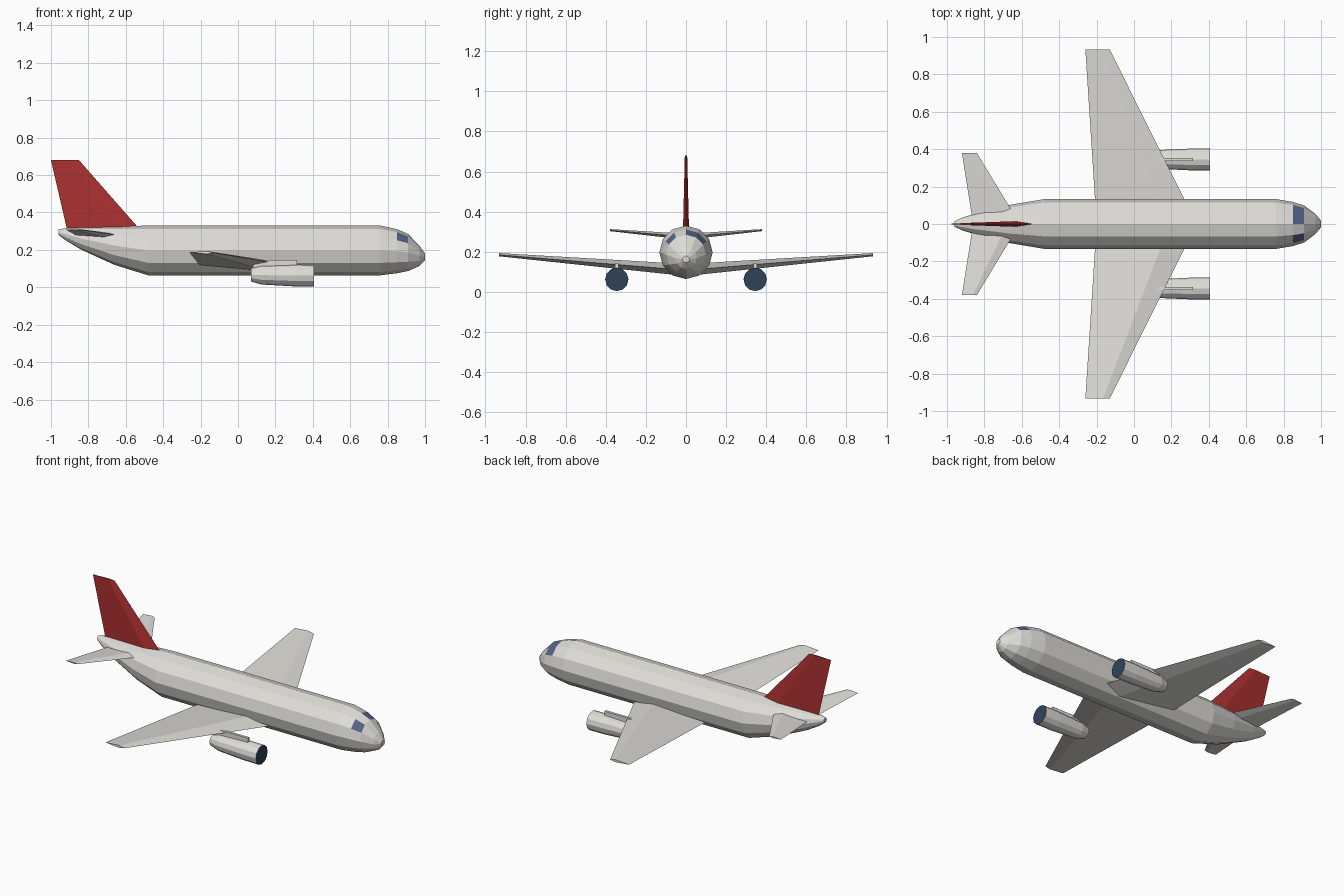
import bpy, bmesh
from math import sin, cos, pi
from mathutils import Vector

cube = bpy.data.objects.get("Cube")
if cube:
    bpy.data.objects.remove(cube, do_unlink=True)


def material(name, r, g, b):
    m = bpy.data.materials.new(name)
    m.use_nodes = True
    m.diffuse_color = (r, g, b, 1)
    m.node_tree.nodes["Principled BSDF"].inputs["Base Color"].default_value = (r, g, b, 1)
    return m


white = material("warm white", 0.74, 0.73, 0.69)
red = material("tail red", 0.42, 0.03, 0.03)
glass = material("window blue", 0.09, 0.127, 0.24)
dark = material("intake navy", 0.03, 0.055, 0.1)


def loft(name, rings, mats, pick=None):
    """Skin a closed, capped solid through rings of points.
    pick(ring index, side index) chooses the material slot; caps use side None."""
    bm = bmesh.new()
    rows = [[bm.verts.new(p) for p in ring] for ring in rings]
    n = len(rows[0])
    for i in range(len(rows) - 1):
        for j in range(n):
            k = (j + 1) % n
            f = bm.faces.new((rows[i][j], rows[i][k], rows[i + 1][k], rows[i + 1][j]))
            f.material_index = pick(i, j) if pick else 0
    for i in (0, len(rows) - 1):
        f = bm.faces.new(rows[i])
        f.material_index = pick(i, None) if pick else 0
    bmesh.ops.recalc_face_normals(bm, faces=bm.faces)
    mesh = bpy.data.meshes.new(name)
    bm.to_mesh(mesh)
    bm.free()
    for m in mats:
        mesh.materials.append(m)
    obj = bpy.data.objects.new(name, mesh)
    bpy.context.collection.objects.link(obj)
    return obj


def circle(x, y, z, r, sides=12):
    """Ring facing along x, first point at +y, going up."""
    return [(x, y + r * cos(2 * pi * i / sides), z + r * sin(2 * pi * i / sides))
            for i in range(sides)]


def foil(lead, trail, thick, up):
    """Thin diamond section with its ridge near the leading edge."""
    lead, trail, up = Vector(lead), Vector(trail), Vector(up)
    ridge = lead.lerp(trail, 0.27)
    return [lead, ridge + up * thick / 2, trail, ridge - up * thick / 2]


# Fuselage: x, centre height, radius from tail to nose
stations = [(-0.96, 0.295, 0.015), (-0.92, 0.283, 0.033), (-0.84, 0.261, 0.059),
            (-0.66, 0.223, 0.103), (-0.48, 0.197, 0.133), (0.76, 0.197, 0.133),
            (0.85, 0.193, 0.118), (0.91, 0.186, 0.099), (0.97, 0.168, 0.054),
            (1.0, 0.163, 0.017)]
window_ring = 6
window_sides = (1, 2, 4)  # two panes on the left, one on the right
loft("fuselage", [circle(x, 0, z, r) for x, z, r in stations], [white, glass],
     lambda i, j: int(i == window_ring and j in window_sides))

# Tail fin
side = (0, 1, 0)
loft("tail_fin", [foil((-0.49, 0, 0.27), (-0.905, 0, 0.27), 0.032, side),
                  foil((-0.85, 0, 0.68), (-1.0, 0, 0.68), 0.012, side)], [red])

up = (0, 0, 1)
for label, s in (("left", 1), ("right", -1)):
    # Main wing
    loft(label + "_wing", [foil((0.335, 0, 0.108), (-0.2, 0, 0.112), 0.06, up),
                           foil((-0.13, s * 0.933, 0.185), (-0.26, s * 0.933, 0.187), 0.016, up)],
         [white])
    # Tailplane
    loft(label + "_tailplane", [foil((-0.61, 0, 0.275), (-0.86, 0, 0.275), 0.03, up),
                                foil((-0.84, s * 0.38, 0.308), (-0.92, s * 0.38, 0.308), 0.01, up)],
         [white])
    # Engine with dark front intake disc
    y = s * 0.345
    nacelle = [(0.07, 0.067, 0.036), (0.125, 0.065, 0.05),
               (0.3, 0.063, 0.058), (0.405, 0.062, 0.058)]
    loft(label + "_engine", [circle(x, y, z, r) for x, z, r in nacelle], [white, dark],
         lambda i, j: int(j is None and i == len(nacelle) - 1))
    # Pylon joining the engine to the wing
    loft(label + "_pylon", [[(x, y - 0.008, 0.1), (x, y + 0.008, 0.1),
                             (x, y + 0.008, 0.145), (x, y - 0.008, 0.145)]
                            for x in (0.08, 0.315)], [white])
